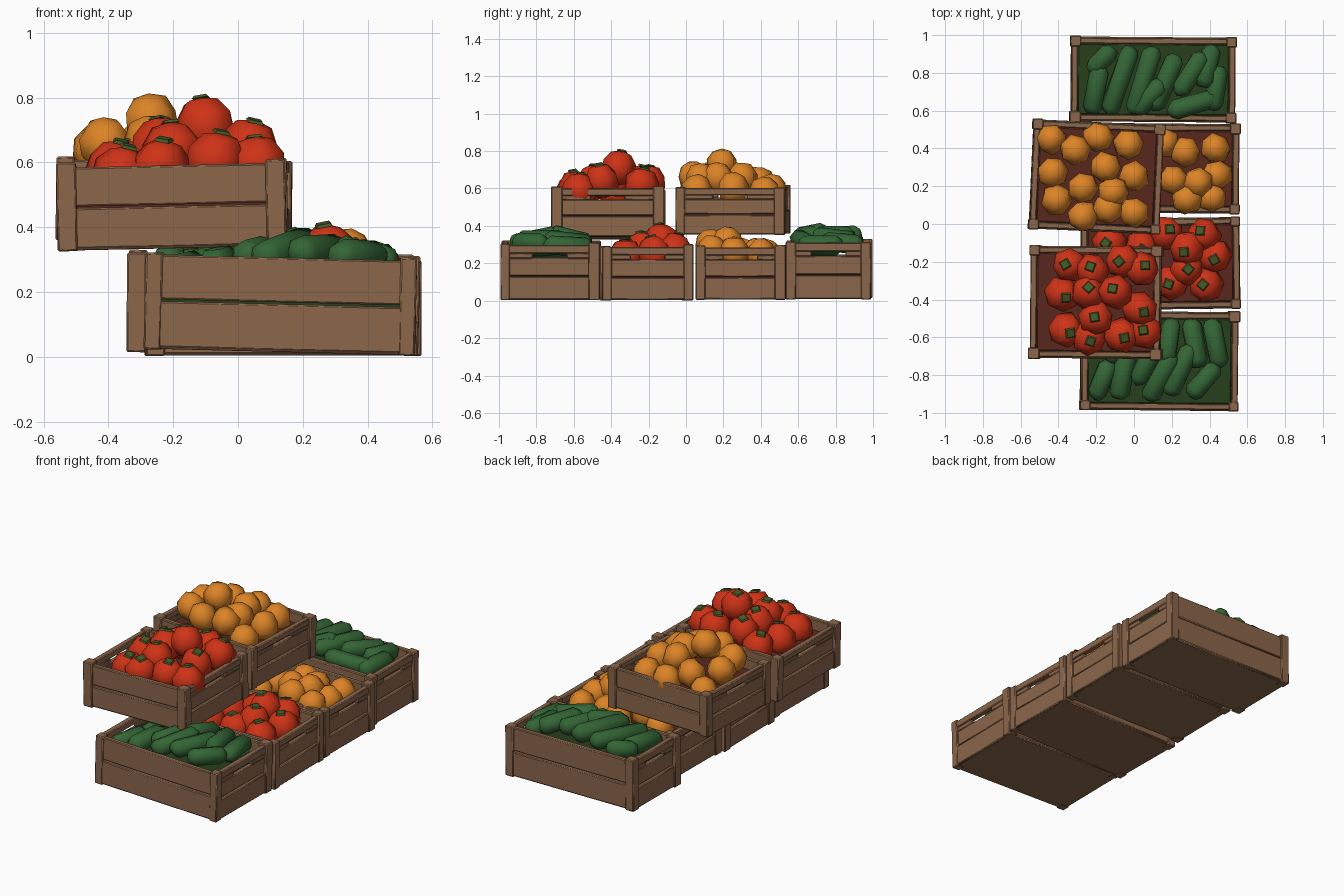
import bpy, bmesh, math, random
from mathutils import Matrix, Vector, Euler

random.seed(4)
cube = bpy.data.objects.get("Cube")
if cube:
    bpy.data.objects.remove(cube, do_unlink=True)


def material(name, r, g, b):
    m = bpy.data.materials.new(name)
    m.use_nodes = True
    m.diffuse_color = (r, g, b, 1)
    m.node_tree.nodes["Principled BSDF"].inputs["Base Color"].default_value = (r, g, b, 1)
    return m


wood = material("brown_wood", 0.26, 0.135, 0.07)
red = material("tomato_red", 0.62, 0.032, 0.008)
orange = material("fruit_orange", 0.72, 0.23, 0.02)
green = material("cucumber_green", 0.033, 0.13, 0.035)
stem = material("stem_green", 0.06, 0.1, 0.02)
dark_red = material("shadowy_red", 0.1, 0.02, 0.012)
dark_green = material("shadowy_green", 0.02, 0.05, 0.012)


def finish(name, bm, mats, angle):
    me = bpy.data.meshes.new(name)
    bm.to_mesh(me)
    bm.free()
    for m in mats:
        me.materials.append(m)
    ob = bpy.data.objects.new(name, me)
    bpy.context.collection.objects.link(ob)
    bpy.ops.object.select_all(action="DESELECT")
    ob.select_set(True)
    bpy.context.view_layer.objects.active = ob
    bpy.ops.object.shade_smooth_by_angle(angle=math.radians(angle))
    return ob


def box(bm, lo, hi, mat=0):
    lo, hi = Vector(lo), Vector(hi)
    size = hi - lo
    m = Matrix.Translation((lo + hi) / 2) @ Matrix.Diagonal((*size, 1))
    verts = bmesh.ops.create_cube(bm, size=1, matrix=m)["verts"]
    for f in {f for v in verts for f in v.link_faces}:
        f.material_index = mat


def crate(name, x, y, z, w, d, h, tilt, yaw, bed):
    bm = bmesh.new()
    a, b, t = w / 2, d / 2, 0.04
    # Floor and the dark bed under the produce
    box(bm, (-a + .01, -b + .01, 0), (a - .01, b - .01, .03))
    box(bm, (-a + t, -b + t, .03), (a - t, b - t, h * .74), 1)
    for s in (-1, 1):
        # Corner posts
        for q in (-1, 1):
            cx, cy = s * (a - .027), q * (b - .027)
            r = .027 + random.uniform(-.002, .004)
            box(bm, (cx - r, cy - r, -.002), (cx + r, cy + r, h + random.uniform(0, .014)))
        # Long walls: raised lower board under a full upper board
        y0, y1 = sorted((s * (b - .003), s * (b - t)))
        box(bm, (-a + .04, y0, .005), (a - .04, y1, h * .5))
        y0, y1 = sorted((s * (b - .009), s * (b - t)))
        box(bm, (-a + .04, y0, h * .52), (a - .04, y1, h - .004))
        # Short walls: lower board, middle board and rail around a hand slot
        for inset, z0, z1 in ((.004, .005, .42), (.012, .435, .76), (.006, .84, .99)):
            x0, x1 = sorted((s * (a - inset), s * (a - t)))
            box(bm, (x0, -b + .04, h * z0), (x1, b - .04, h * z1))
        x0, x1 = sorted((s * (a - .01), s * (a - t)))
        for q in (-1, 1):
            y0, y1 = sorted((q * .09, q * (b - .04)))
            box(bm, (x0, y0, h * .75), (x1, y1, h * .85))
    place = Matrix.Translation((x, y, z)) @ Euler((0, tilt, yaw)).to_matrix().to_4x4()
    bm.transform(place)
    ob = finish(name, bm, [wood, bed], 40)
    bev = ob.modifiers.new("worn_edges", "BEVEL")
    bev.width, bev.segments = .005, 1


def blob(bm, centre, axis, radius, stretch=0, noise=.06):
    """Rough low-poly ball, pulled into a capsule when stretch is set."""
    verts = bmesh.ops.create_uvsphere(bm, u_segments=7, v_segments=5, radius=radius)["verts"]
    spin = Matrix.Rotation(random.uniform(0, math.tau), 3, "Z")
    rot = Vector(axis).to_track_quat("Z", "Y").to_matrix() @ spin
    for v in verts:
        p = v.co * random.uniform(1 - noise, 1 + noise)
        p.z += math.copysign(stretch, p.z)
        v.co = rot @ p + Vector(centre)


def heap(name, mat, radius, peak, low, spots, stems=False):
    """Round produce stacked into a mound around the peak."""
    bm, caps = bmesh.new(), bmesh.new()
    for x, y in spots:
        dist = math.hypot(x - peak[0], y - peak[1])
        z = max(peak[2] - .5 * dist, low)
        axis = Vector((random.uniform(-.3, .3), random.uniform(-.3, .3), 1)).normalized()
        c = Vector((x, y, z))
        blob(bm, c, axis, radius)
        if stems:
            m = Matrix.Translation(c + axis * radius * .99) @ axis.to_track_quat("Z", "Y").to_matrix().to_4x4()
            bmesh.ops.create_cone(caps, cap_ends=True, segments=4, radius1=.036,
                                  radius2=.028, depth=.009, matrix=m)
    finish(name, bm, [mat], 75)
    if stems:
        finish(name + "_stems", caps, [stem], 30)
    else:
        caps.free()


def cucumbers(name, peak, low, ends):
    bm = bmesh.new()
    for x0, y0, x1, y1 in ends:
        pts = []
        for x, y in ((x0, y0), (x1, y1)):
            dist = math.hypot(x - peak[0], y - peak[1])
            pts.append(Vector((x, y, max(peak[2] - .25 * dist, low))))
        axis = pts[1] - pts[0]
        r = .056
        blob(bm, (pts[0] + pts[1]) / 2, axis, r, max(axis.length / 2 - r * .6, .02), .08)
    finish(name, bm, [green], 75)


# Bottom row of crates, front to back
crate("front_cucumber_crate", .13, -.725, .015, .84, .53, .295, .025, -.01, dark_green)
crate("lower_tomato_crate", .14, -.21, .004, .85, .49, .285, 0, .012, dark_red)
crate("lower_orange_crate", .14, .295, .01, .84, .48, .28, .008, -.01, dark_red)
crate("back_cucumber_crate", .1, .765, .012, .88, .455, .305, .01, -.008, dark_green)
# Two crates stacked on top
crate("upper_tomato_crate", -.2, -.415, .335, .7, .6, .26, -.022, -.01, dark_red)
crate("upper_orange_crate", -.2, .25, .358, .7, .585, .25, .012, -.045, dark_red)

# Produce
heap("upper_tomatoes", red, .095, (-.1, -.37, .715), .56, [
    (-.34, -.22), (-.22, -.25), (-.06, -.2), (.04, -.24), (-.38, -.37), (-.24, -.36),
    (-.1, -.36), (.03, -.45), (-.2, -.5), (-.36, -.56), (-.07, -.59), (.06, -.57), (-.24, -.6)], True)
heap("lower_tomatoes", red, .095, (.29, -.14, .325), .235, [
    (.17, -.05), (.37, -.06), (.28, -.13), (.43, -.17), (.2, -.31), (.38, -.32),
    (.28, -.24), (.04, -.12), (.03, -.32), (-.13, -.1), (-.14, -.3)], True)
heap("upper_oranges", orange, .085, (-.26, .19, .735), .58, [
    (-.44, .45), (-.31, .39), (-.19, .46), (-.03, .42), (-.43, .27), (-.15, .3), (0, .25),
    (-.41, .13), (-.27, .19), (-.11, .17), (-.27, .04), (0, .06), (-.14, .08)])
heap("lower_oranges", orange, .083, (.29, .21, .34), .25, [
    (.16, .43), (.27, .38), (.43, .4), (.21, .23), (.34, .22), (.44, .26),
    (.28, .13), (.41, .14), (.06, .3), (.05, .14), (-.1, .4), (-.12, .2)])
cucumbers("front_cucumbers", (.2, -.74, .36), .26, [
    (-.2, -.91, -.13, -.74), (-.08, -.91, -.04, -.7), (.02, -.83, .1, -.66), (.08, -.92, .2, -.7),
    (.19, -.89, .3, -.66), (.31, -.9, .43, -.76), (.2, -.52, .17, -.72), (.3, -.52, .34, -.74),
    (.41, -.52, .45, -.74), (.05, -.54, .1, -.7), (-.14, -.54, -.1, -.72)])
cucumbers("back_cucumbers", (.1, .78, .385), .28, [
    (-.22, .6, -.18, .82), (-.13, .6, -.02, .92), (0, .6, .1, .92), (.11, .62, .22, .88),
    (.2, .6, .44, .67), (.24, .7, .36, .89), (.37, .74, .41, .93), (-.22, .82, -.12, .92),
    (.02, .6, .14, .74), (.42, .62, .45, .82)])
